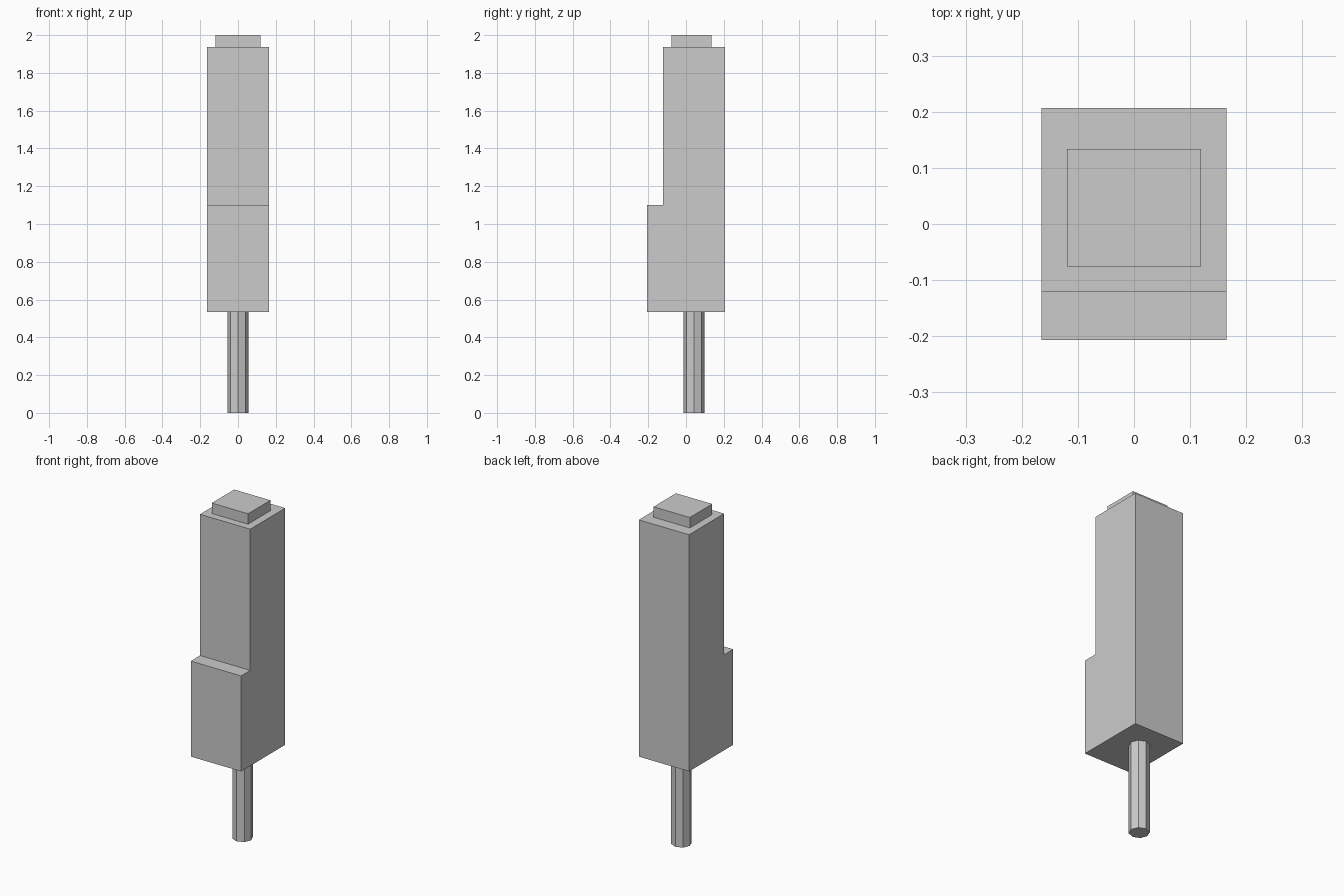
import bpy, bmesh
from mathutils import Matrix, Vector

if "Cube" in bpy.data.objects:
    bpy.data.objects.remove(bpy.data.objects["Cube"])


def make_object(name, bm):
    bmesh.ops.recalc_face_normals(bm, faces=bm.faces)
    mesh = bpy.data.meshes.new(name)
    bm.to_mesh(mesh)
    bm.free()
    obj = bpy.data.objects.new(name, mesh)
    bpy.context.collection.objects.link(obj)
    return obj


def extruded_profile(name, yz, half_width):
    """Extrude a side profile (y, z) symmetrically along x."""
    bm = bmesh.new()
    face = bm.faces.new([bm.verts.new((-half_width, y, z)) for y, z in yz])
    new = bmesh.ops.extrude_face_region(bm, geom=[face], use_keep_orig=True)["geom"]
    verts = [g for g in new if isinstance(g, bmesh.types.BMVert)]
    bmesh.ops.translate(bm, verts=verts, vec=Vector((2 * half_width, 0, 0)))
    return make_object(name, bm)


# Main body with a thicker lower half stepping out at the front
extruded_profile("body", [(-0.207, 0.533), (0.207, 0.533), (0.207, 1.938),
                          (-0.121, 1.938), (-0.121, 1.10), (-0.207, 1.10)], 0.165)

# Flat cap on top
extruded_profile("top_cap", [(-0.076, 1.938), (0.134, 1.938),
                             (0.134, 2.0), (-0.076, 2.0)], 0.119)

# Eight-sided pin below, with corners on the axes
bm = bmesh.new()
bmesh.ops.create_cone(bm, cap_ends=True, segments=8, radius1=0.056, radius2=0.056,
                      depth=0.533, matrix=Matrix.Translation((0, 0.043, 0.2665)))
make_object("bottom_pin", bm)
